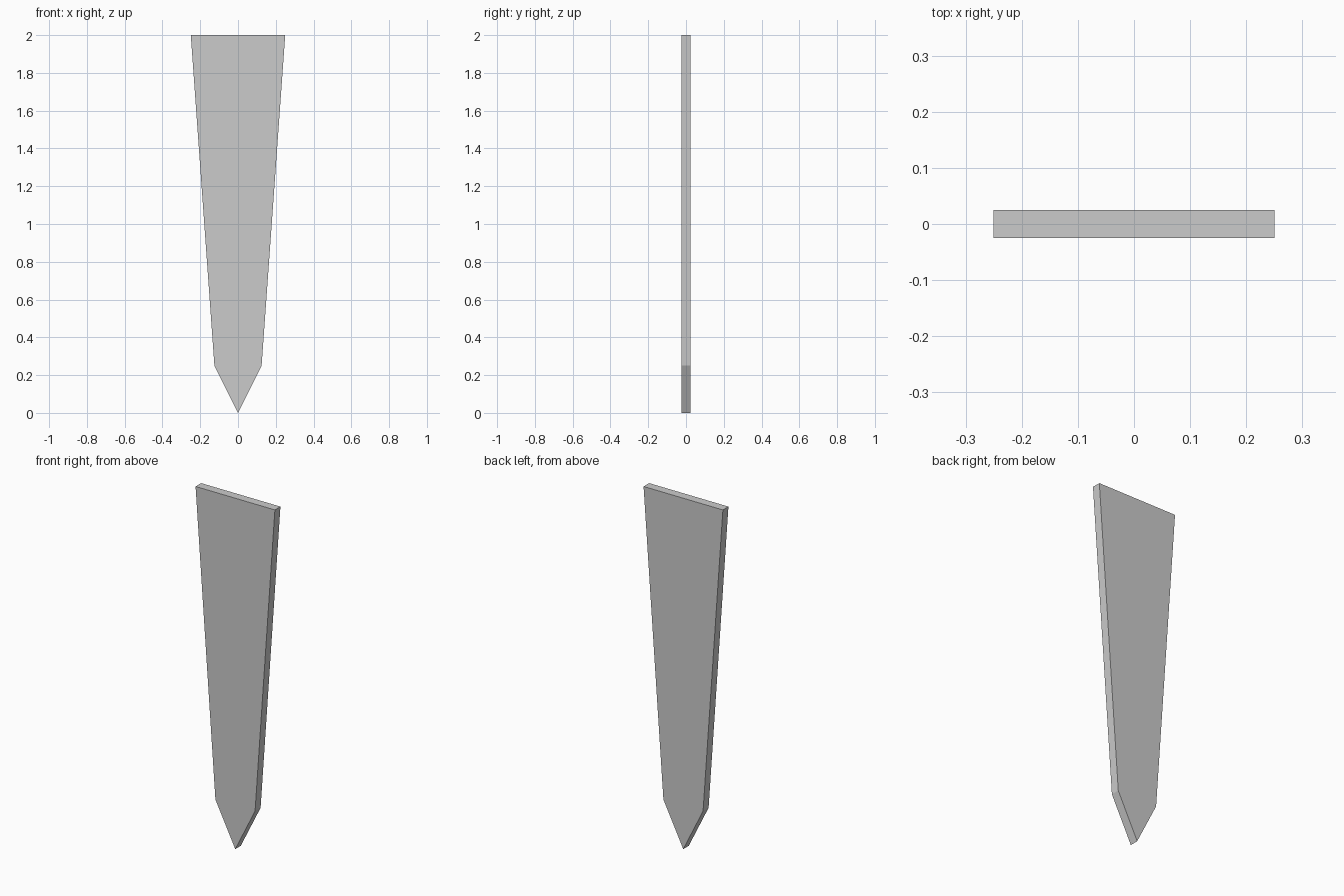
import bpy, bmesh

if "Cube" in bpy.data.objects:
    bpy.data.objects.remove(bpy.data.objects["Cube"])

# Flat pointed blade: right half of the outline, mirrored and extruded in y
HALF_THICKNESS = 0.025
right = [(0.125, 0.25), (0.25, 2.0)]
outline = [(0.0, 0.0)] + right + [(-x, z) for x, z in reversed(right)]

bm = bmesh.new()
front = bm.faces.new([bm.verts.new((x, -HALF_THICKNESS, z)) for x, z in outline])
extruded = bmesh.ops.extrude_face_region(bm, geom=[front], use_keep_orig=True)
back_verts = [g for g in extruded["geom"] if isinstance(g, bmesh.types.BMVert)]
bmesh.ops.translate(bm, verts=back_verts, vec=(0, 2 * HALF_THICKNESS, 0))
bmesh.ops.recalc_face_normals(bm, faces=bm.faces)

mesh = bpy.data.meshes.new("pointed_blade")
bm.to_mesh(mesh)
bm.free()
bpy.context.collection.objects.link(bpy.data.objects.new("pointed_blade", mesh))
